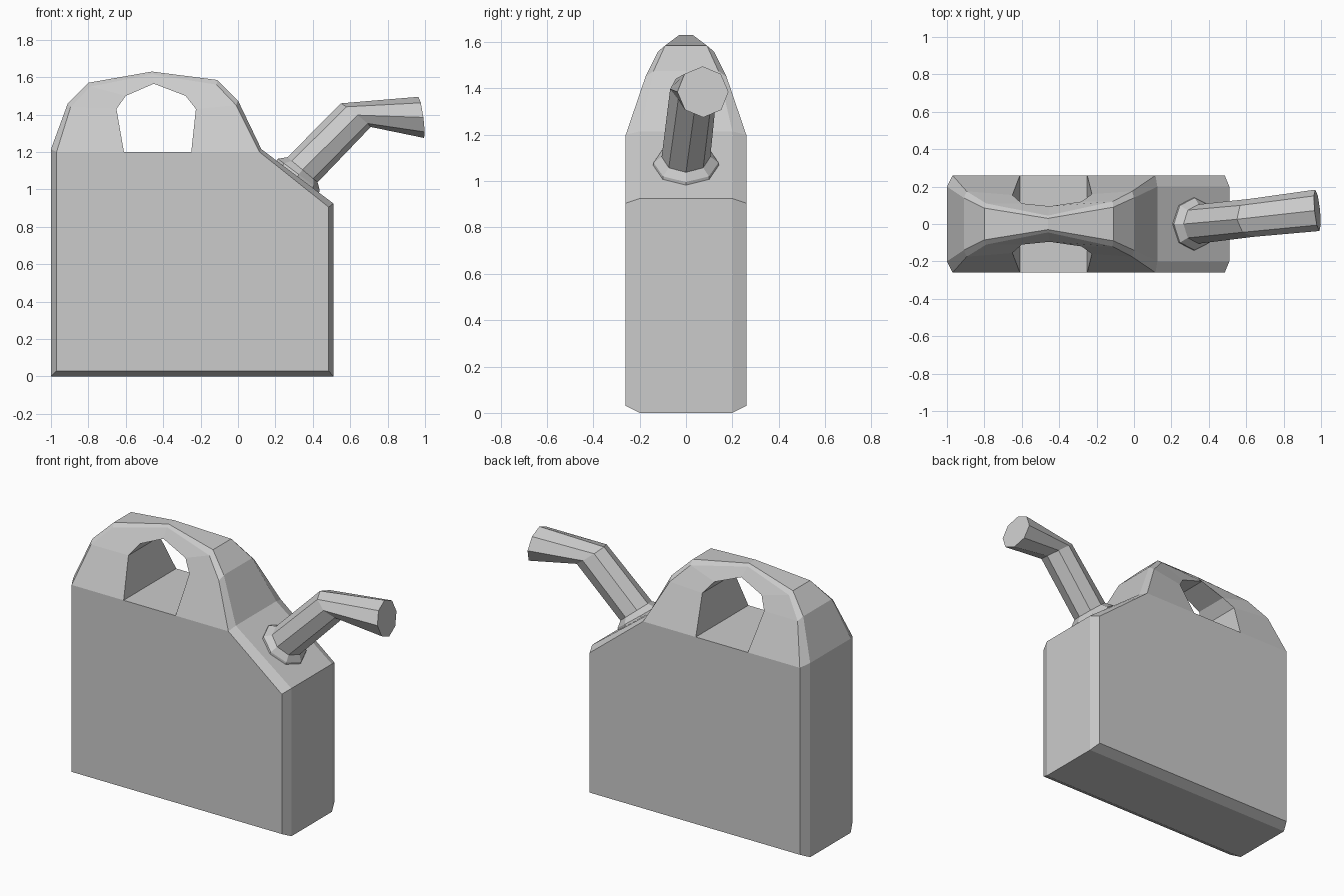
import bpy, bmesh
from math import sin, cos, pi
from mathutils import Vector

if "Cube" in bpy.data.objects:
    bpy.data.objects.remove(bpy.data.objects["Cube"])


def finish(bm, name):
    bmesh.ops.recalc_face_normals(bm, faces=bm.faces)
    mesh = bpy.data.meshes.new(name)
    bm.to_mesh(mesh)
    bm.free()
    obj = bpy.data.objects.new(name, mesh)
    bpy.context.collection.objects.link(obj)
    return obj


def bridge(bm, a, b, skip=()):
    for i in range(len(a)):
        if i not in skip:
            j = (i + 1) % len(a)
            bm.faces.new((a[i], a[j], b[j], b[i]))


# Can body: rim loop, chamfered side loop and handle hole loop as (x, half width, z)
rim = [(-1, .2, 0), (.51, .2, 0), (.51, .2, .925), (.125, .2, 1.215), (0, .14, 1.475),
       (-.11, .09, 1.585), (-.46, .03, 1.63), (-.8, .085, 1.57), (-.91, .14, 1.46), (-1, .2, 1.215)]
side = [(-.97, .26, .03), (.485, .26, .03), (.485, .26, .905), (.115, .26, 1.2), (-.01, .175, 1.45),
        (-.115, .12, 1.56), (-.46, .045, 1.615), (-.79, .11, 1.55), (-.895, .175, 1.44), (-.97, .26, 1.2)]
hole = [(-.25, .26, 1.2), (-.225, .16, 1.43), (-.28, .12, 1.5), (-.45, .095, 1.565),
        (-.6, .11, 1.5), (-.65, .155, 1.43), (-.61, .26, 1.2)]

bm = bmesh.new()
rims, holes = [], []
for s in (-1, 1):
    r, e, h = [[bm.verts.new((x, s * y, z)) for x, y, z in loop] for loop in (rim, side, hole)]
    bridge(bm, r, e)                             # chamfer
    bridge(bm, e[3:], h, skip=(6,))              # sloping handle sides
    bm.faces.new(e[:4] + [h[0], h[6], e[9]])     # flat side panel
    rims.append(r)
    holes.append(h)
bridge(bm, *rims)     # ends, top and bottom
bridge(bm, *holes)    # inside of the handle opening
finish(bm, "can_body")

# Spout: octagonal rings along a bent path (centre, direction, radius)
rings = [((.31, 0, 1.045), (.6, 0, .8), .145),
         ((.325, 0, 1.08), (.6, 0, .8), .14),
         ((.345, 0, 1.105), (.64, 0, .77), .105),
         ((.63, .033, 1.397), (.62, .06, .79), .102),
         ((.98, .073, 1.385), (.985, .1, .135), .111)]
bm = bmesh.new()
loops = []
for centre, direction, radius in rings:
    d = Vector(direction).normalized()
    across = Vector((0, 0, 1)).cross(d).normalized()
    up = d.cross(across)
    loops.append([bm.verts.new(Vector(centre) + radius * (up * cos(k * pi / 4) + across * sin(k * pi / 4)))
                  for k in range(8)])
for a, b in zip(loops, loops[1:]):
    bridge(bm, a, b)
bm.faces.new(loops[0])
bm.faces.new(loops[-1])
finish(bm, "spout")
